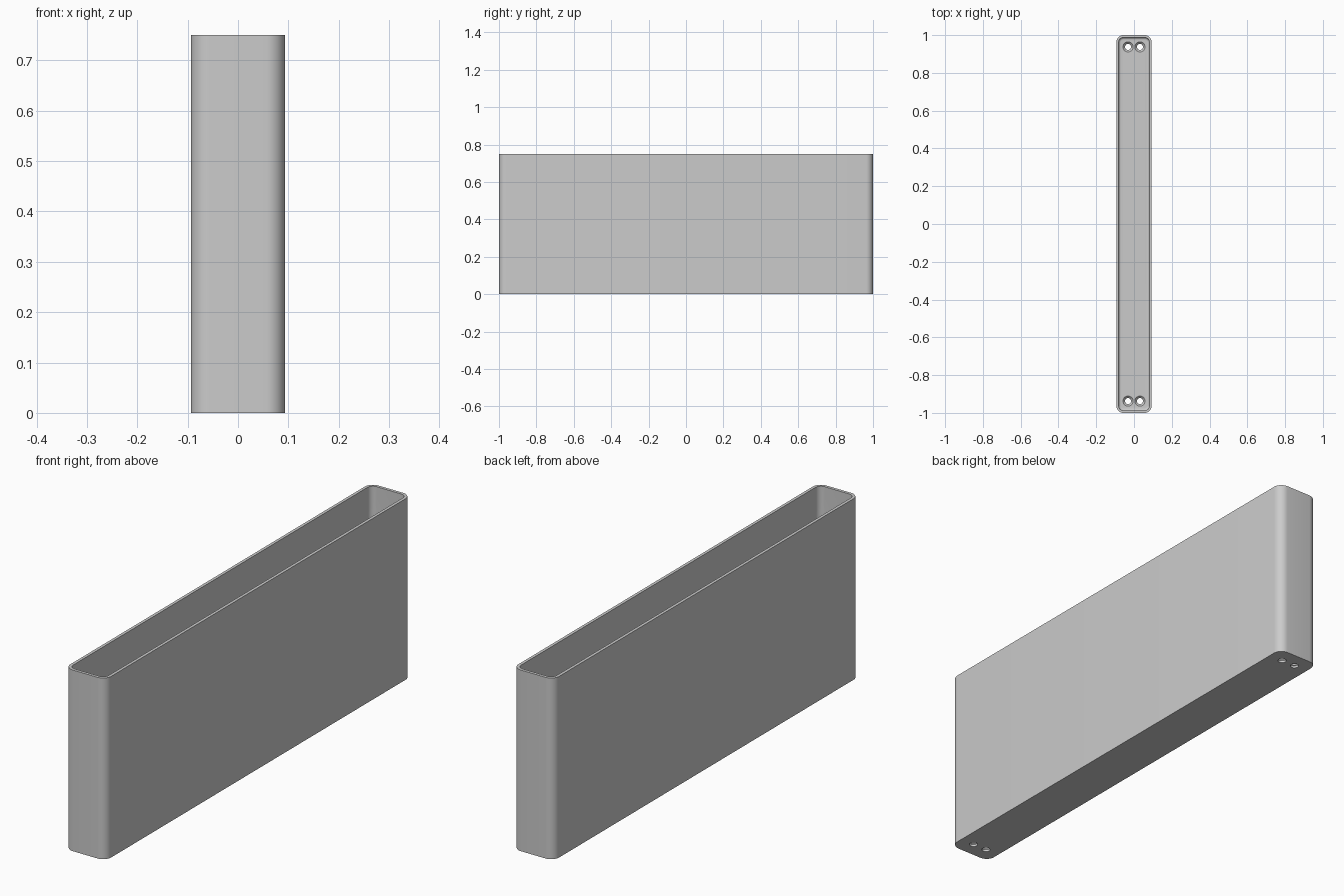
import bpy, bmesh, math

cube = bpy.data.objects.get("Cube")
if cube:
    bpy.data.objects.remove(cube, do_unlink=True)

HALF_X, HALF_Y, HEIGHT = 0.0935, 1.0, 0.75
RADIUS, WALL, FLOOR, FILLET = 0.0375, 0.0125, 0.02, 0.0125
HOLE_X, HOLE_Y = 0.0315, 0.9375

grey = bpy.data.materials.new("plain_grey")
grey.use_nodes = True
COLOUR = (0.6, 0.6, 0.6, 1)
grey.diffuse_color = COLOUR
grey.node_tree.nodes["Principled BSDF"].inputs["Base Color"].default_value = COLOUR


def rounded_loop(bm, inset, z, steps=10):
    """Ring of vertices following the rounded rectangular outline."""
    r = RADIUS - inset
    ring = []
    for corner, (sx, sy) in enumerate([(1, 1), (-1, 1), (-1, -1), (1, -1)]):
        for i in range(steps + 1):
            a = (corner + i / steps) * math.pi / 2
            ring.append(bm.verts.new((sx * (HALF_X - RADIUS) + r * math.cos(a),
                                      sy * (HALF_Y - RADIUS) + r * math.sin(a), z)))
    return ring


def circle_loop(bm, r, z, x, y, steps=32):
    return [bm.verts.new((x + r * math.cos(math.tau * i / steps),
                          y + r * math.sin(math.tau * i / steps), z)) for i in range(steps)]


def skin(bm, rings):
    """Closed solid through a stack of rings."""
    for a, b in zip(rings, rings[1:]):
        n = len(a)
        for i in range(n):
            j = (i + 1) % n
            bm.faces.new((a[i], a[j], b[j], b[i]))
    bm.faces.new(rings[0][::-1])
    bm.faces.new(rings[-1])


def finish(name, bm):
    bmesh.ops.recalc_face_normals(bm, faces=bm.faces)
    mesh = bpy.data.meshes.new(name)
    bm.to_mesh(mesh)
    bm.free()
    mesh.materials.append(grey)
    obj = bpy.data.objects.new(name, mesh)
    bpy.context.collection.objects.link(obj)
    return obj


# Tray: outer wall, rim, inner wall, then a fillet running into the floor
bm = bmesh.new()
rings = [rounded_loop(bm, 0, 0), rounded_loop(bm, 0, HEIGHT), rounded_loop(bm, WALL, HEIGHT)]
for i in range(7):
    a = i / 6 * math.pi / 2
    rings.append(rounded_loop(bm, WALL + FILLET * (1 - math.cos(a)),
                              FLOOR + FILLET * (1 - math.sin(a))))
skin(bm, rings)
tray = finish("deep_tray", bm)

# Countersunk screw holes, a pair at each end of the floor
bm = bmesh.new()
for x in (-HOLE_X, HOLE_X):
    for y in (-HOLE_Y, HOLE_Y):
        skin(bm, [circle_loop(bm, r, z, x, y) for r, z in
                  [(0.016, -0.05), (0.016, 0.009), (0.027, FLOOR), (0.027, 0.06)]])
cutter = finish("screw_hole_cutter", bm)
cutter.hide_render = True
cutter.hide_set(True)

holes = tray.modifiers.new("screw_holes", "BOOLEAN")
holes.operation = "DIFFERENCE"
holes.solver = "EXACT"
holes.object = cutter
bpy.context.view_layer.objects.active = tray
tray.select_set(True)
bpy.ops.object.modifier_apply(modifier=holes.name)
bpy.data.objects.remove(cutter, do_unlink=True)
bpy.ops.object.shade_smooth_by_angle(angle=math.radians(30))
